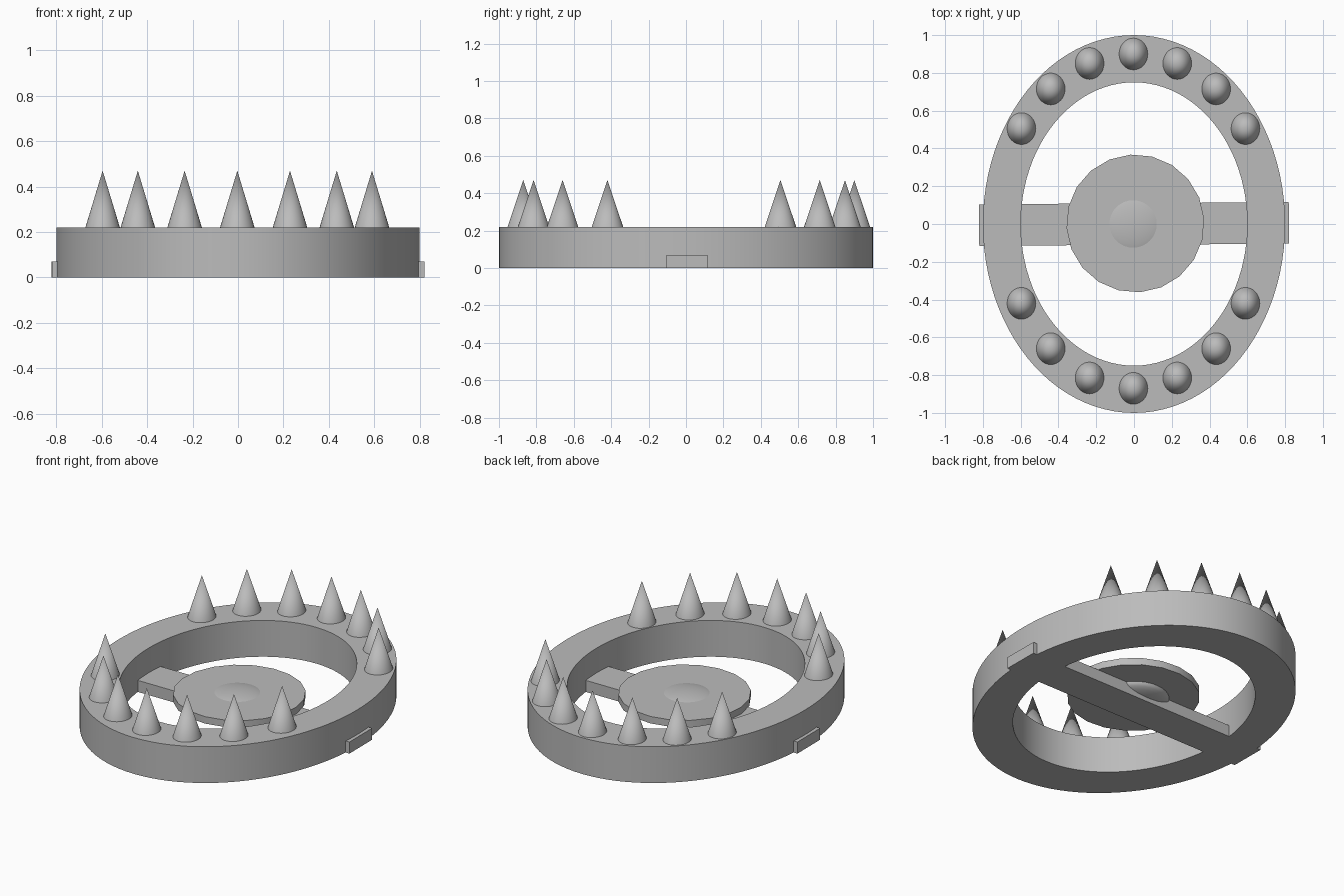
import bpy, bmesh, math

if "Cube" in bpy.data.objects:
    bpy.data.objects.remove(bpy.data.objects["Cube"])

steel = bpy.data.materials.new("grey_steel")
steel.diffuse_color = (0.5, 0.5, 0.5, 1)
steel.use_nodes = True
steel.node_tree.nodes["Principled BSDF"].inputs["Base Color"].default_value = steel.diffuse_color


def finish(ob, name):
    """Name the part, colour it and smooth its curved faces."""
    ob.name = name
    ob.data.materials.append(steel)
    bpy.ops.object.select_all(action='DESELECT')
    ob.select_set(True)
    bpy.context.view_layer.objects.active = ob
    bpy.ops.object.transform_apply(location=False, rotation=False, scale=True)
    bpy.ops.object.shade_smooth_by_angle(angle=math.radians(35))
    return ob


# oval ring: a rectangular section swept around two ellipses
def oval_ring(name, outer, inner, height, sides=96):
    bm = bmesh.new()
    rows = []
    for i in range(sides):
        a = 2 * math.pi * i / sides
        c, s = math.cos(a), math.sin(a)
        rows.append([bm.verts.new((rx * c, ry * s, z)) for (rx, ry), z in
                     ((outer, 0), (outer, height), (inner, height), (inner, 0))])
    for i in range(sides):
        p, q = rows[i], rows[(i + 1) % sides]
        for k in range(4):
            m = (k + 1) % 4
            bm.faces.new((p[k], q[k], q[m], p[m]))
    bmesh.ops.recalc_face_normals(bm, faces=bm.faces)
    me = bpy.data.meshes.new(name)
    bm.to_mesh(me)
    ob = bpy.data.objects.new(name, me)
    bpy.context.collection.objects.link(ob)
    return finish(ob, name)


oval_ring("jaw_ring", (0.8, 1.0), (0.6, 0.75), 0.22)

# cross bar, poking slightly out of both sides of the ring
bpy.ops.mesh.primitive_cube_add(size=1, location=(0, 0, 0.035),
                                rotation=(0, 0, math.radians(0.4)))
bpy.context.object.scale = (1.64, 0.22, 0.07)
finish(bpy.context.object, "cross_bar")

# round pressure plate on top of the bar
bpy.ops.mesh.primitive_cylinder_add(vertices=20, radius=0.365, depth=0.042,
                                    location=(0.007, 0.003, 0.09),
                                    rotation=(0, 0, math.radians(4)))
finish(bpy.context.object, "pressure_plate")

# flattened button through the middle of the plate
bpy.ops.mesh.primitive_uv_sphere_add(segments=32, ring_count=16, radius=1,
                                     location=(-0.005, 0, 0.07))
bpy.context.object.scale = (0.19, 0.19, 0.055)
finish(bpy.context.object, "plate_button")


# spikes: one arc at the back and one at the front, mirrored left to right
def spike(name, x, y):
    bpy.ops.mesh.primitive_cone_add(vertices=32, radius1=1, depth=0.25,
                                    location=(x - 0.003, y, 0.345))
    bpy.context.object.scale = (0.076, 0.084, 1)
    finish(bpy.context.object, name)


across = (0, 0.232, 0.438, 0.593)
arcs = {"back": (0.90, 0.85, 0.715, 0.505),
        "front": (-0.87, -0.815, -0.66, -0.42)}
for arc, depths in arcs.items():
    for i, (x, y) in enumerate(zip(across, depths)):
        for side, sign in (("right", 1), ("left", -1)):
            if i or sign > 0:
                spike(f"{arc}_spike_{side}_{i}", sign * x, y)
